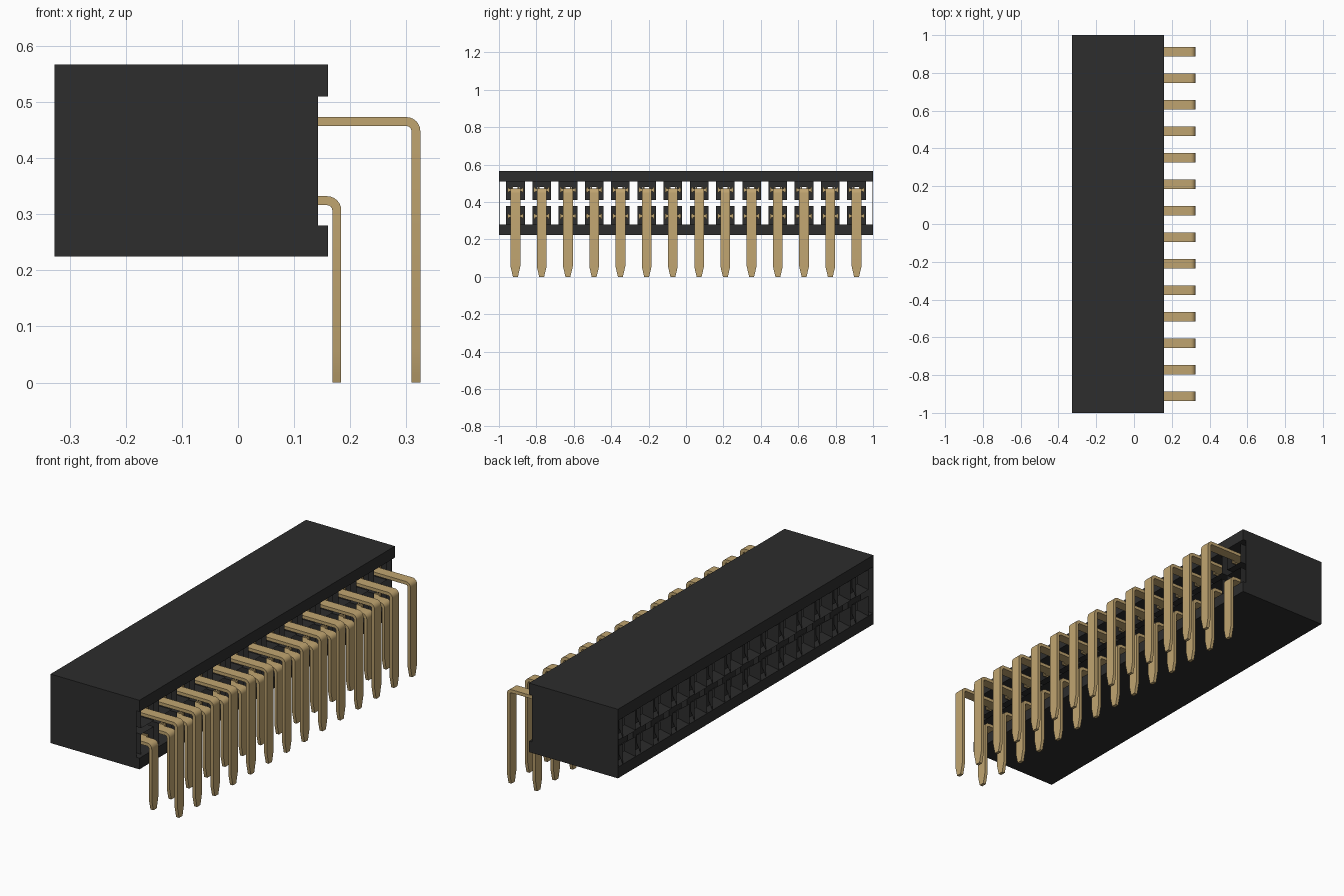
import bpy, bmesh, math

cube = bpy.data.objects.get("Cube")
if cube:
    bpy.data.objects.remove(cube)

COUNT = 14
PITCH = 0.1403
FRONT, REAR, LIP = -0.327, 0.143, 0.16       # x of mouth, rear face and rear lips
ROWS = {"upper": (0.465, 0.317, 0.46), "lower": (0.324, 0.176, 0.33)}  # pin z, leg x, socket z


def material(name, rgb, rough, metal=0.0):
    m = bpy.data.materials.new(name)
    m.use_nodes = True
    m.diffuse_color = (*rgb, 1)
    b = m.node_tree.nodes["Principled BSDF"]
    b.inputs["Base Color"].default_value = (*rgb, 1)
    b.inputs["Roughness"].default_value = rough
    b.inputs["Metallic"].default_value = metal
    return m


black = material("black plastic", (0.026, 0.026, 0.026), 0.6)
gold = material("pale gold", (0.53, 0.376, 0.163), 0.4)


def add_box(bm, x0, x1, y0, y1, z0, z1):
    vs = bmesh.ops.create_cube(bm, size=1)["verts"]
    for v in vs:
        v.co = (x1 if v.co.x > 0 else x0, y1 if v.co.y > 0 else y0, z1 if v.co.z > 0 else z0)


def skin(bm, rings, caps):
    """Join equal rings of points into a surface."""
    loops = [[bm.verts.new(p) for p in r] for r in rings]
    n = len(loops[0])
    for a, b in zip(loops, loops[1:]):
        for i in range(n):
            bm.faces.new((a[i], a[(i + 1) % n], b[(i + 1) % n], b[i]))
    if caps:
        bm.faces.new(loops[0])
        bm.faces.new(loops[-1])


def finish(bm, name, mat, normals=True):
    if normals:
        bmesh.ops.recalc_face_normals(bm, faces=bm.faces)
    me = bpy.data.meshes.new(name)
    bm.to_mesh(me)
    bm.free()
    me.materials.append(mat)
    return me


def place(me, name, y=0.0, smooth=False):
    ob = bpy.data.objects.new(name, me)
    ob.location.y = y
    bpy.context.collection.objects.link(ob)
    if smooth:
        bpy.ops.object.select_all(action="DESELECT")
        ob.select_set(True)
        bpy.context.view_layer.objects.active = ob
        bpy.ops.object.shade_smooth_by_angle(angle=math.radians(35))
    return ob


# Housing: thick top and bottom with rear lips, thin end skins
for name, dims in {
    "housing_top": (FRONT, LIP, -1, 1, 0.51, 0.567),
    "housing_bottom": (FRONT, LIP, -1, 1, 0.225, 0.28),
    "housing_end_right": (FRONT, REAR, -1, -0.997, 0.28, 0.51),
    "housing_end_left": (FRONT, REAR, 0.997, 1, 0.28, 0.51),
}.items():
    bm = bmesh.new()
    add_box(bm, *dims)
    place(finish(bm, name, black), name)


def socket_mesh(zc):
    """Square cavity open at the rear, closed to a funnel at the mouth."""
    bm = bmesh.new()
    rings = []
    for x, h in ((REAR, 0.05), (-0.285, 0.05), (-0.285, 0.021), (FRONT, 0.05)):
        rings.append([(x, sy * h, zc + sz * h) for sy, sz in ((-1, -1), (1, -1), (1, 1), (-1, 1))])
    skin(bm, rings, False)
    return finish(bm, "socket", black)


def contact_mesh(zc):
    """Crosswise retaining plate and two spring leaves."""
    bm = bmesh.new()
    add_box(bm, 0.05, 0.115, -0.043, 0.043, zc - 0.008, zc + 0.008)
    for s in (-1, 1):
        a, b = sorted((s * 0.012, s * 0.02))
        add_box(bm, -0.26, 0.06, a, b, zc - 0.016, zc + 0.016)
        a, b = sorted((s * 0.034, s * 0.041))
        add_box(bm, 0.04, 0.12, a, b, zc - 0.014, zc + 0.014)
    return finish(bm, "contact", gold)


def pin_mesh(zc, leg_x):
    """Flat strip bent downwards with a tapered tip."""
    t, w, r = 0.008, 0.026, 0.017
    stations = [(0.04, zc, 0, 1, w)]
    for i in range(7):
        a = math.pi / 2 * (1 - i / 6)
        c, s = math.cos(a), math.sin(a)
        stations.append((leg_x - r + r * c, zc - r + r * s, c, s, w))
    stations += [(leg_x, 0.055, 1, 0, w), (leg_x, 0.012, 1, 0, 0.016), (leg_x, 0, 1, 0, 0.013)]
    rings = []
    for x, z, nx, nz, h in stations:
        rings.append([(x + s * nx * t, y * h, z + s * nz * t)
                      for s, y in ((-1, -1), (1, -1), (1, 1), (-1, 1))])
    bm = bmesh.new()
    skin(bm, rings, True)
    return finish(bm, "pin", gold)


# Two rows of sockets, contacts and angled pins
for row, (pin_z, leg_x, socket_z) in ROWS.items():
    meshes = {"socket": socket_mesh(socket_z),
              "contact": contact_mesh(pin_z),
              "pin": pin_mesh(pin_z, leg_x)}
    for i in range(COUNT):
        y = (i - (COUNT - 1) / 2) * PITCH
        for part, me in meshes.items():
            place(me, f"{row}_{part}_{i + 1}", y, smooth=(part == "pin" and i == 0))
